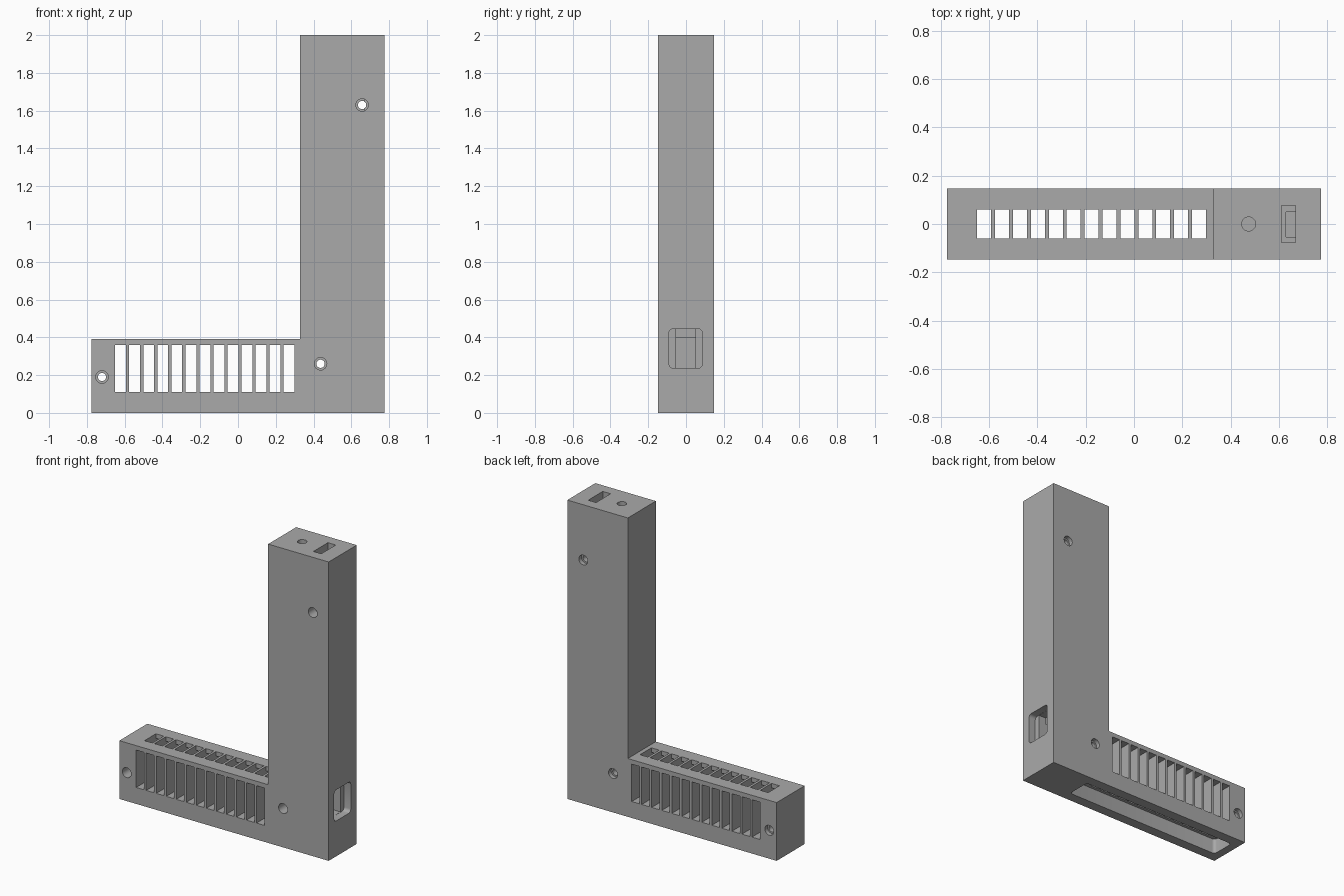
import bpy, bmesh, math
from mathutils import Vector

cube = bpy.data.objects.get("Cube")
if cube:
    bpy.data.objects.remove(cube, do_unlink=True)

grey = bpy.data.materials.new("matte grey")
grey.use_nodes = True
colour = (0.4, 0.4, 0.4, 1)
grey.diffuse_color = colour
grey.node_tree.nodes["Principled BSDF"].inputs["Base Color"].default_value = colour


def prism(bm, profile, axis, start, end):
    """Extrude a closed 2D profile along one axis (0, 1 or 2)."""
    def point(p, t):
        co = list(p)
        co.insert(axis, t)
        return Vector(co)
    face = bm.faces.new([bm.verts.new(point(p, start)) for p in profile])
    move = Vector((0, 0, 0))
    move[axis] = end - start
    result = bmesh.ops.extrude_face_region(bm, geom=[face])
    verts = [g for g in result["geom"] if isinstance(g, bmesh.types.BMVert)]
    bmesh.ops.translate(bm, verts=verts, vec=move)


def rect(a0, a1, b0, b1):
    return [(a0, b0), (a1, b0), (a1, b1), (a0, b1)]


def circle(a, b, r, n=24):
    return [(a + r * math.cos(math.tau * i / n), b + r * math.sin(math.tau * i / n))
            for i in range(n)]


def round_rect(a0, a1, b0, b1, r, n=4):
    pts = []
    corners = [(a1 - r, b1 - r), (a0 + r, b1 - r), (a0 + r, b0 + r), (a1 - r, b0 + r)]
    for q, (a, b) in enumerate(corners):
        for i in range(n + 1):
            t = math.pi / 2 * (q + i / n)
            pts.append((a + r * math.cos(t), b + r * math.sin(t)))
    return pts


def make_object(name, prisms):
    bm = bmesh.new()
    for p in prisms:
        prism(bm, *p)
    bmesh.ops.recalc_face_normals(bm, faces=bm.faces)
    mesh = bpy.data.meshes.new(name)
    bm.to_mesh(mesh)
    bm.free()
    obj = bpy.data.objects.new(name, mesh)
    bpy.context.collection.objects.link(obj)
    mesh.materials.append(grey)
    return obj


def cut(body, name, prisms):
    cutter = make_object(name, prisms)
    cutter.hide_render = True
    mod = body.modifiers.new(name, 'BOOLEAN')
    mod.operation, mod.solver, mod.object = 'DIFFERENCE', 'EXACT', cutter
    bpy.context.view_layer.objects.active = body
    bpy.ops.object.modifier_apply(modifier=mod.name)
    bpy.data.objects.remove(cutter, do_unlink=True)


# L-shaped housing: low arm and tall tower
W, H, D, STEP, ARM = 0.775, 2.0, 0.148, 0.327, 0.39
outline = [(-W, 0), (W, 0), (W, H), (STEP, H), (STEP, ARM), (-W, ARM)]
body = make_object("vented_corner_housing", [(outline, 1, -D, D)])

# Long channel under the arm
cut(body, "bottom_channel", [(round_rect(-0.72, 0.45, -0.08, 0.08, 0.02), 2, -0.1, 0.1)])

# Vent slots, open to the front, back, top and channel
half = [(0.06, 0.09), (0.06, 0.11), (0.2, 0.11), (0.2, 0.36), (0.06, 0.36), (0.06, 0.5)]
cross = half + [(-y, z) for y, z in reversed(half)]
slots = []
for i in range(13):
    x = -0.65 + i * 0.0742
    slots.append((cross, 0, x, x + 0.058))
cut(body, "vent_slots", slots)

# Screw holes with wider bores at both ends
screws = [(-0.72, 0.19), (0.437, 0.26), (0.657, 1.63)]
cut(body, "screw_holes", [(circle(x, z, 0.022), 1, -0.2, 0.2) for x, z in screws])
cut(body, "front_bores", [(circle(x, z, 0.033), 1, -0.2, -0.07) for x, z in screws])
cut(body, "back_bores", [(circle(x, z, 0.033), 1, 0.12, 0.2) for x, z in screws])

# Round hole and cable slot in the tower top
cut(body, "top_round_hole", [(circle(0.475, 0, 0.029), 2, 0.2, 2.1)])
cut(body, "top_slot", [(rect(0.612, 0.67, -0.077, 0.077), 2, 0.4, 2.1)])

# Side socket with a deeper central recess
cut(body, "side_socket", [(round_rect(-0.09, 0.086, 0.237, 0.445, 0.022), 0, 0.725, 0.9)])
cut(body, "side_recess", [(rect(-0.053, 0.05, 0.238, 0.444), 0, 0.63, 0.9)])

# Crisp flats with smooth bores
bpy.ops.object.select_all(action='DESELECT')
body.select_set(True)
bpy.context.view_layer.objects.active = body
bpy.ops.object.shade_smooth_by_angle(angle=math.radians(30))
